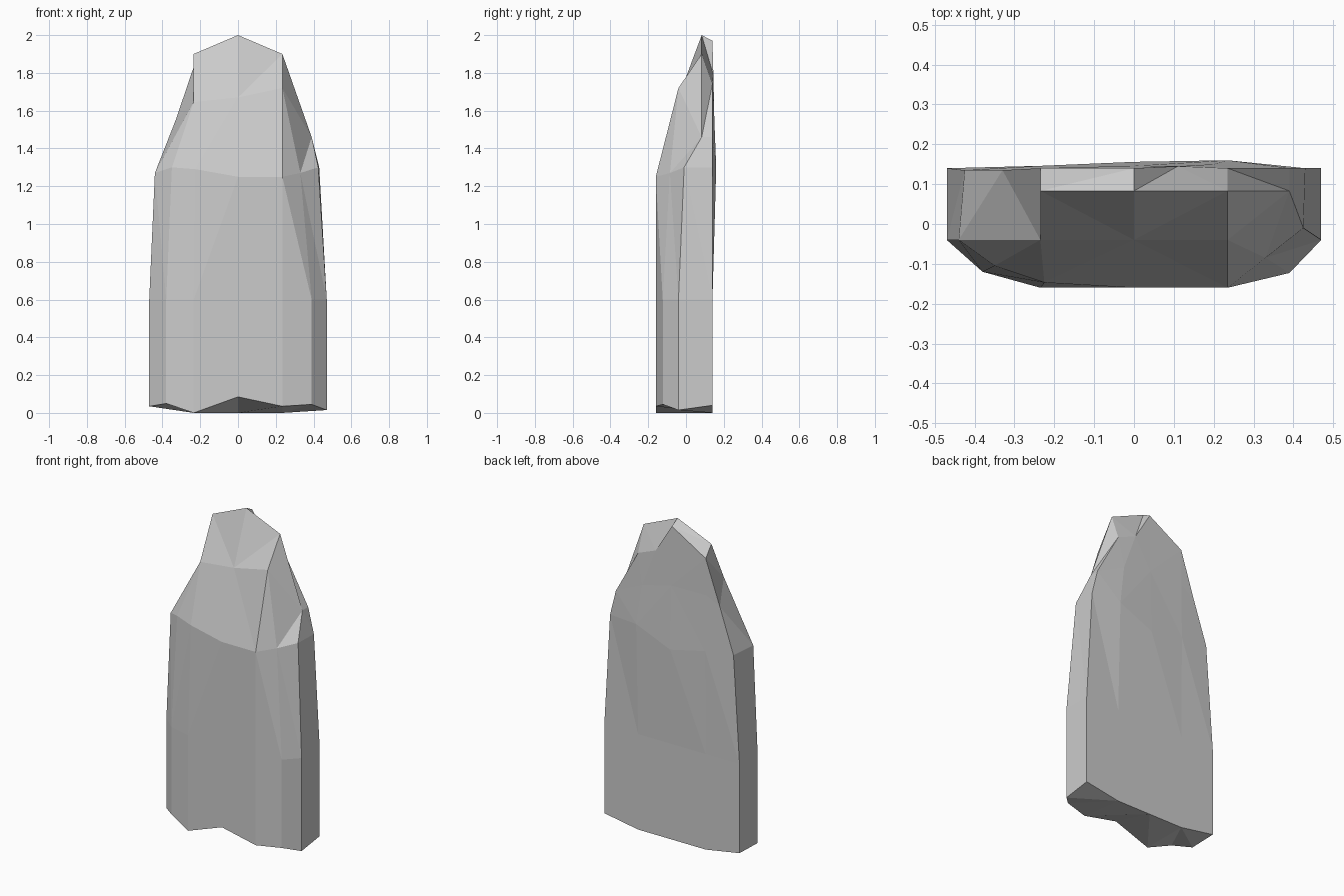
import bpy, bmesh

if "Cube" in bpy.data.objects:
    bpy.data.objects.remove(bpy.data.objects["Cube"])

# Outline corners run around the slab: left side, front, right side, back
base = [(-.47, .14, .04), (-.47, -.04, .035), (-.38, -.12, .05), (-.235, -.16, 0),
        (0, -.16, .085), (.235, -.16, .035), (.39, -.123, .045), (.47, -.04, .015),
        (.47, .14, .04), (.235, .14, 0), (0, .14, 0), (-.235, .14, 0)]
waist = [(x, y, .6) for x, y, z in base]
shoulder = [(-.425, .135, 1.27), (-.44, -.04, 1.27), (-.35, -.105, 1.3), (-.225, -.147, 1.29),
            (0, -.16, 1.25), (.235, -.16, 1.25), (.33, -.085, 1.27), (.425, -.01, 1.3),
            (.43, .14, 1.3), (.235, .16, 1.3), (0, .156, 1.2), (-.235, .146, 1.25)]

# Upper rings share corners where the chamfers run out
left, right = (-.235, -.04, 1.645), (.235, -.04, 1.72)
neck = [(-.33, .135, 1.55), left, left, left, (0, -.04, 1.67), right, right,
        (.39, .083, 1.46), (.39, .14, 1.46), (.2, .15, 1.55), (0, .146, 1.6), (-.235, .14, 1.6)]
left, right = (-.235, .083, 1.9), (.235, .083, 1.9)
back_left = (-.235, .14, 1.83)
crown = [back_left, left, left, left, (0, .083, 2), right, right, right,
         (.235, .14, 1.74), (.11, .145, 1.79), (0, .14, 1.97), back_left]

bm = bmesh.new()
rings = [[bm.verts.new(p) for p in ring] for ring in (base, waist, shoulder, neck, crown)]

# Side walls
n = len(base)
for low, high in zip(rings, rings[1:]):
    for i in range(n):
        j = (i + 1) % n
        bm.faces.new((low[i], low[j], high[j], high[i]))

# Chipped underside and crown
for ids in ((0, 1, 2, 3, 11), (3, 4, 10, 11), (4, 5, 9, 10), (5, 6, 7, 8, 9)):
    bm.faces.new([rings[0][i] for i in ids])
for ids in ((3, 4, 10, 11), (4, 9, 10), (4, 5, 8, 9)):
    bm.faces.new([rings[-1][i] for i in ids])

bmesh.ops.remove_doubles(bm, verts=bm.verts[:], dist=.0005)
bmesh.ops.triangulate(bm, faces=bm.faces[:])
bmesh.ops.recalc_face_normals(bm, faces=bm.faces[:])
mesh = bpy.data.meshes.new("standing_stone")
bm.to_mesh(mesh)
bm.free()
stone = bpy.data.objects.new("standing_stone", mesh)
bpy.context.collection.objects.link(stone)
